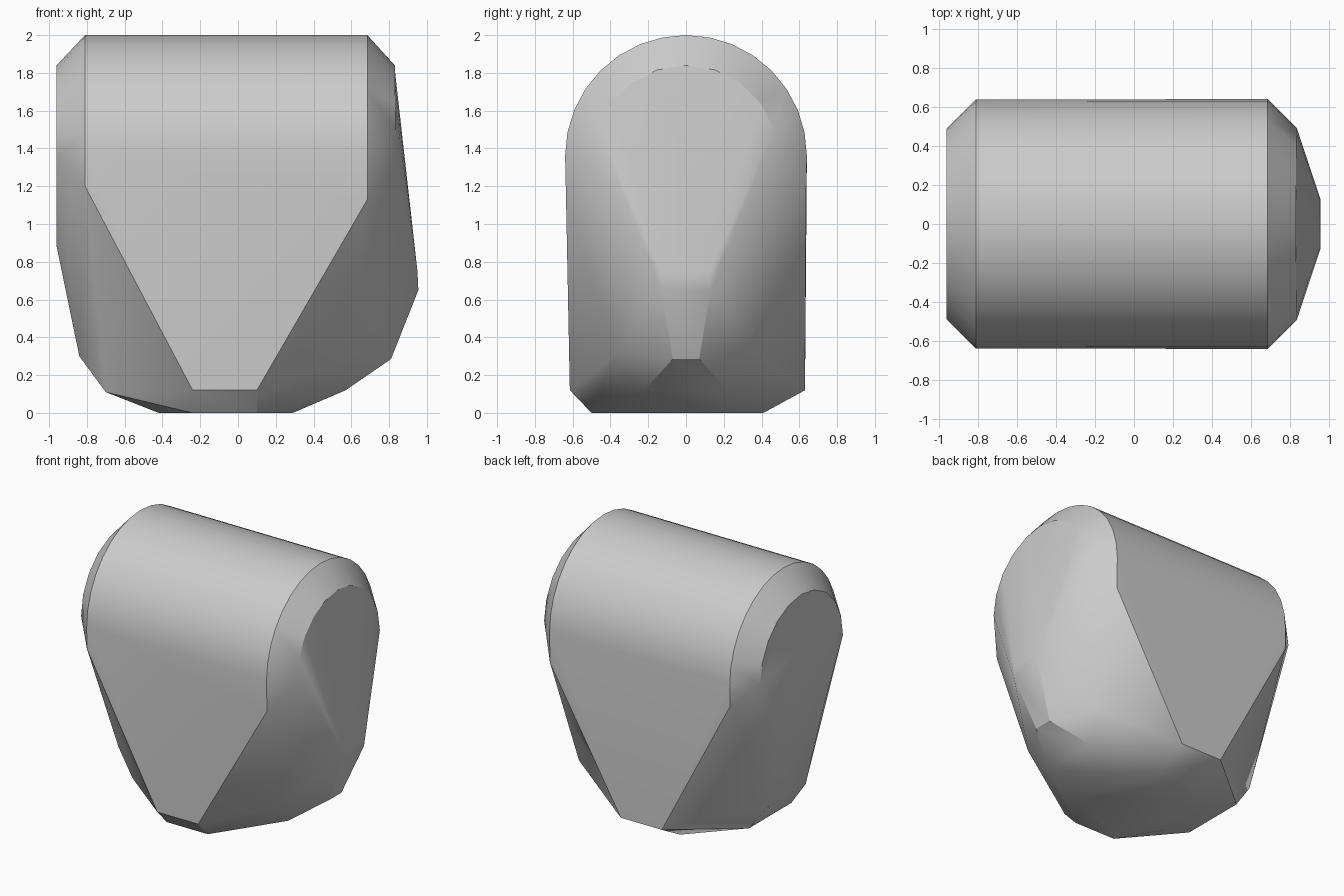
import bpy, bmesh, math

cube = bpy.data.objects.get("Cube")
if cube:
    bpy.data.objects.remove(cube, do_unlink=True)

grey = bpy.data.materials.new("plain grey")
grey.use_nodes = True
colour = (0.6, 0.6, 0.6, 1)
grey.diffuse_color = colour
grey.node_tree.nodes["Principled BSDF"].inputs["Base Color"].default_value = colour


def arch(x, radius, centre, steps=16, x_low=None):
    """Half circle over the top, x leaning towards x_low at its feet."""
    x_low = x if x_low is None else x_low
    pts = []
    for i in range(steps + 1):
        a = math.pi * i / steps
        t = math.sin(a)
        pts.append((x_low + (x - x_low) * t, radius * math.cos(a), centre + radius * t))
    return pts


def pair(x, y, z):
    """A point and its mirror across the middle."""
    return [(x, y, z), (x, -y, z)]


points = []
# rounded barrel and its two bevelled ends
points += arch(-0.81, 0.638, 1.362)
points += arch(0.685, 0.64, 1.36)
points += arch(-0.96, 0.49, 1.35, 10)
points += arch(0.83, 0.49, 1.35, 10, 0.835)
# lower corners of the barrel walls
points += pair(-0.81, 0.635, 1.2) + pair(0.685, 0.635, 1.13)
# narrow wall tips and the sole
for x in (-0.24, 0.1):
    points += [(x, -0.615, 0.12), (x, 0.63, 0.12), (x, -0.5, 0), (x, 0.41, 0)]
points += pair(-0.42, 0.2, 0) + pair(0.29, 0.2, 0)
# ridge that bulges from the left end
points += pair(0.955, 0.13, 0.65) + pair(0.95, 0.13, 0.75)
points += pair(0.81, 0.07, 0.285) + pair(0.63, 0.37, 0.31) + pair(0.57, 0.22, 0.12)
# tapering right end
points += pair(-0.96, 0.25, 0.88) + pair(-0.84, 0.22, 0.3) + pair(-0.7, 0.25, 0.11)

# wrap a skin around the profiles
bm = bmesh.new()
for p in points:
    bm.verts.new(p)
hull = bmesh.ops.convex_hull(bm, input=bm.verts[:])
spare = {g for g in hull["geom_interior"] + hull["geom_unused"]
         if isinstance(g, bmesh.types.BMVert)}
bmesh.ops.delete(bm, geom=list(spare), context='VERTS')
bmesh.ops.dissolve_limit(bm, angle_limit=math.radians(1.5),
                         verts=bm.verts[:], edges=bm.edges[:])
bmesh.ops.recalc_face_normals(bm, faces=bm.faces[:])

mesh = bpy.data.meshes.new("rounded_block")
bm.to_mesh(mesh)
bm.free()
mesh.materials.append(grey)
block = bpy.data.objects.new("rounded_block", mesh)
bpy.context.collection.objects.link(block)
bpy.ops.object.select_all(action='DESELECT')
block.select_set(True)
bpy.context.view_layer.objects.active = block
bpy.ops.object.shade_smooth_by_angle(angle=math.radians(30))
